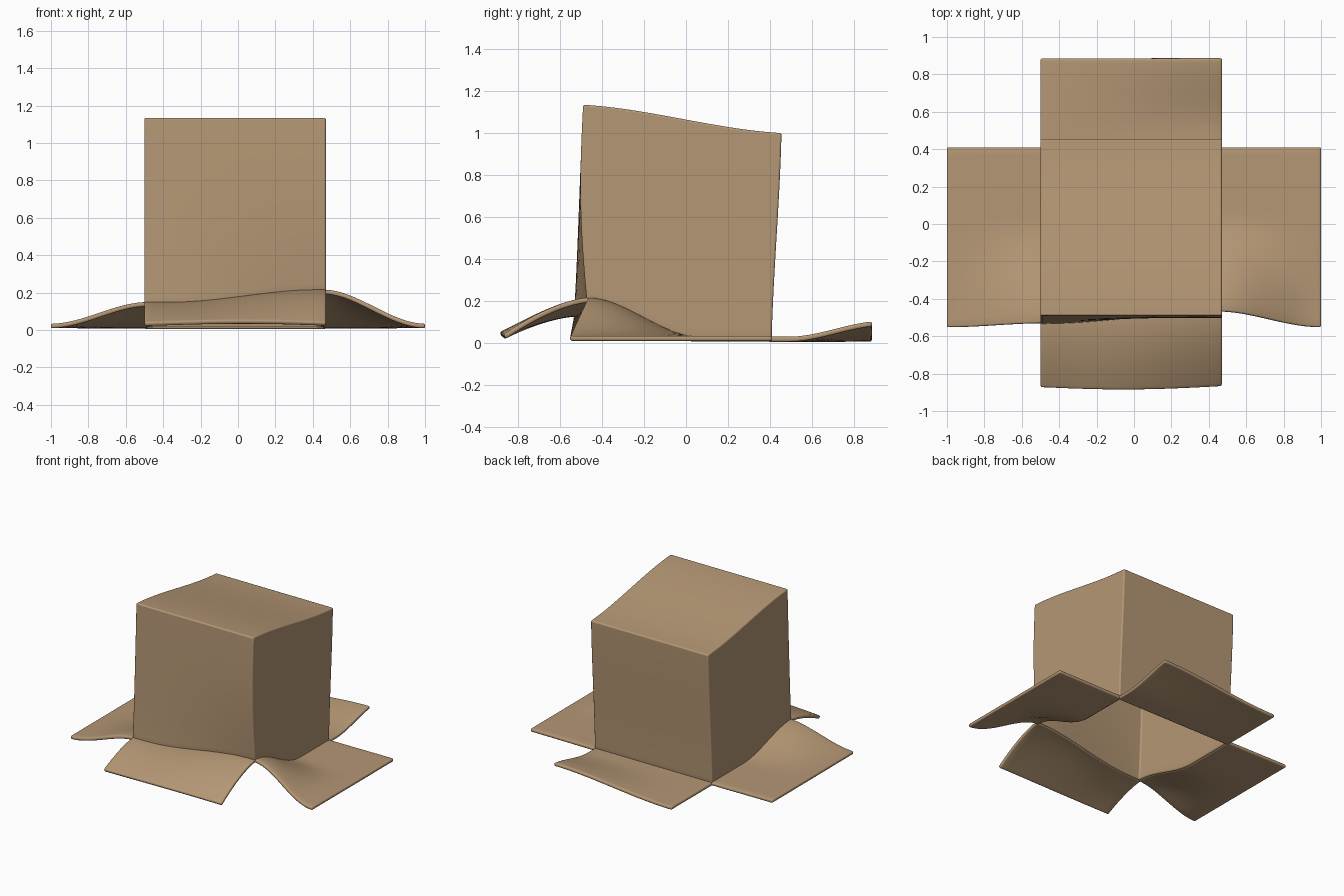
import bpy, bmesh, math

if "Cube" in bpy.data.objects:
    bpy.data.objects.remove(bpy.data.objects["Cube"])

X0, X1 = -0.5, 0.47
THICK = 0.024

card = bpy.data.materials.new("cardboard tan")
card.diffuse_color = (0.46, 0.31, 0.177, 1)
card.use_nodes = True
card.node_tree.nodes["Principled BSDF"].inputs["Base Color"].default_value = card.diffuse_color


def lerp(a, b, t):
    return a + (b - a) * t


def ease(t):
    t = min(max(t, 0), 1)
    return t * t * (3 - 2 * t)


def front_y(u, w):
    # front wall leans out at the left foot and bulges slightly on the right
    return lerp(lerp(-0.535, -0.472, ease(u)), -0.49, w ** 0.8) - 0.02 * u * math.sin(math.pi * w)


def back_y(w):
    return lerp(0.408, 0.455, ease(w) * 0.5 + w * 0.5)


def root_z(u, v):
    # height of the fold line: lifted at the front, flat at the back
    lift = lerp(0.15, 0.217, ease((u - 0.15) / 0.8))
    return lerp(lift, 0.032, ease(v / 0.6))


def finish(name, bm, offset):
    bmesh.ops.recalc_face_normals(bm, faces=bm.faces)
    me = bpy.data.meshes.new(name)
    bm.to_mesh(me)
    bm.free()
    ob = bpy.data.objects.new(name, me)
    bpy.context.collection.objects.link(ob)
    me.materials.append(card)
    so = ob.modifiers.new("thickness", 'SOLIDIFY')
    so.thickness = THICK
    so.offset = offset
    so.use_even_offset = True
    be = ob.modifiers.new("soft edges", 'BEVEL')
    be.width = 0.009
    be.segments = 3
    be.limit_method = 'ANGLE'
    be.angle_limit = math.radians(45)
    bpy.ops.object.select_all(action='DESELECT')
    bpy.context.view_layer.objects.active = ob
    ob.select_set(True)
    bpy.ops.object.shade_smooth_by_angle(angle=math.radians(40))
    return ob


# Upturned box shell, open underneath
bm = bmesh.new()
bmesh.ops.create_cube(bm, size=1)
bmesh.ops.subdivide_edges(bm, edges=bm.edges[:], cuts=19, use_grid_fill=True)
bmesh.ops.recalc_face_normals(bm, faces=bm.faces)
floor = [f for f in bm.faces if f.calc_center_median().z < -0.499]
bmesh.ops.delete(bm, geom=floor, context='FACES')
for vert in bm.verts:
    u, v, w = (c + 0.5 for c in vert.co)
    top = lerp(1.135, 1.0, 0.6 * ease(v) + 0.4 * v)
    vert.co = (lerp(X0, X1, u),
               lerp(front_y(u, w), back_y(w), v),
               lerp(root_z(u, v) - 0.018, top, w))
finish("box_shell", bm, -1)


# Flaps: a curved sheet, s runs along the fold and t runs outward
def front_flap(s, t):
    y = lerp(front_y(s, 0) + 0.015, -0.875 - 0.015 * math.sin(math.pi * s) + 0.005 * s, t)
    z0 = root_z(s, 0)
    return lerp(X0, X1, s), y, lerp(z0, 0.04 + 0.012 * math.sin(math.pi * s), t ** 1.6)


def back_flap(s, t):
    return lerp(X0, X1, s), lerp(0.39, 0.885, t), 0.03 + 0.075 * ease(s) * ease((t - 0.2) / 0.9)


def left_flap(s, t):
    return (lerp(X0 + 0.015, -1, t), lerp(lerp(-0.53, -0.552, ease(t)), 0.41, s),
            lerp(root_z(0, s), 0.034, ease(t)))


def right_flap(s, t):
    return (lerp(X1 - 0.015, 1, t), lerp(lerp(-0.467, -0.552, ease(t)), 0.41, s),
            lerp(root_z(1, s), 0.034, ease(t)))


def build_flap(name, shape, n=20):
    bm = bmesh.new()
    grid = [[bm.verts.new(shape(i / n, j / n)) for j in range(n + 1)] for i in range(n + 1)]
    for i in range(n):
        for j in range(n):
            bm.faces.new((grid[i][j], grid[i + 1][j], grid[i + 1][j + 1], grid[i][j + 1]))
    bmesh.ops.recalc_face_normals(bm, faces=bm.faces)
    # keep the upper side as the given surface, thickness goes down
    up = sum(f.normal.z for f in bm.faces) > 0
    finish(name, bm, -1 if up else 1)


for name, shape in (("front_flap", front_flap), ("back_flap", back_flap),
                    ("left_flap", left_flap), ("right_flap", right_flap)):
    build_flap(name, shape)
